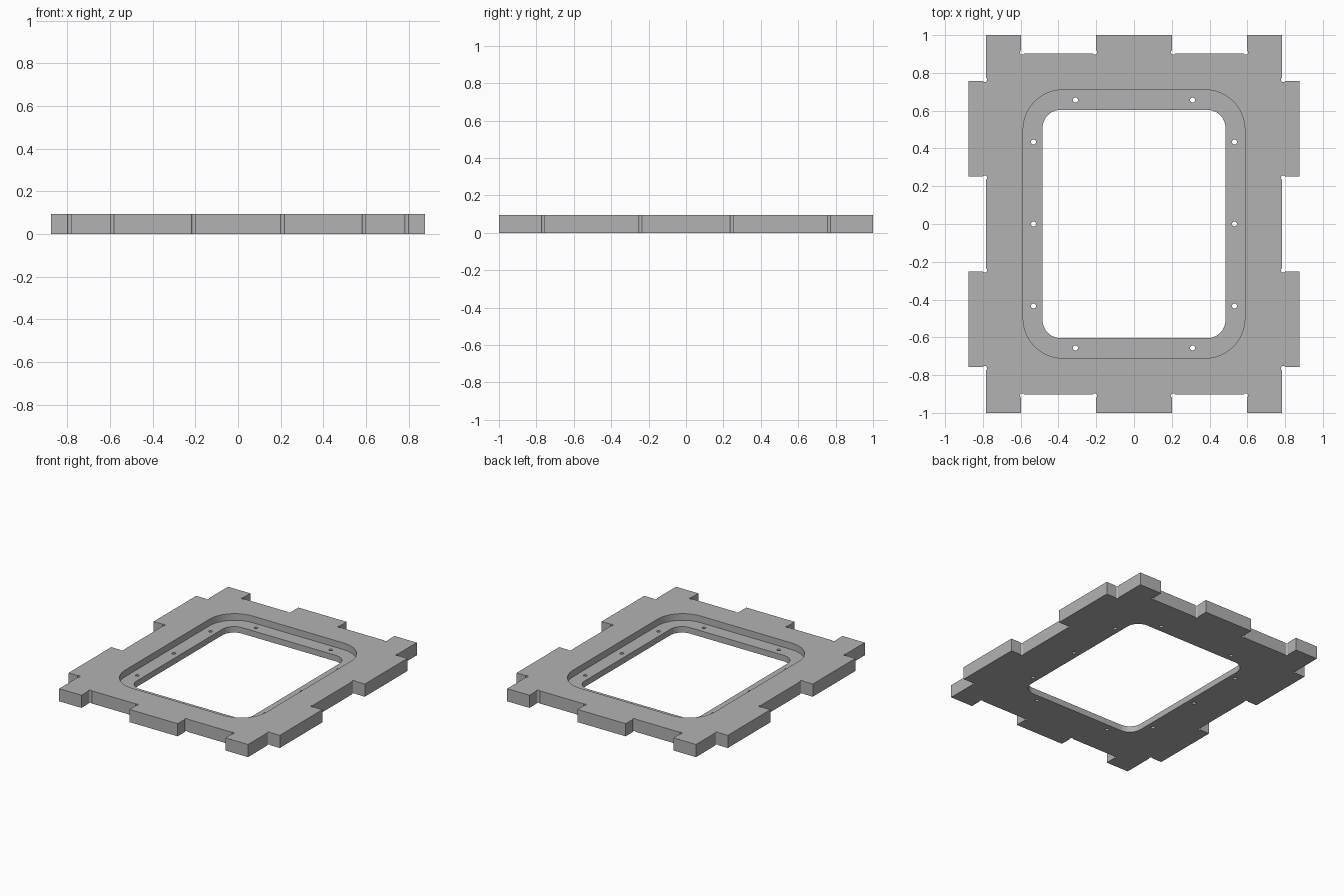
import bpy, bmesh, math

cube = bpy.data.objects.get("Cube")
if cube:
    bpy.data.objects.remove(cube, do_unlink=True)

THICK = 0.095      # plate thickness
LEDGE = 0.045      # height of the step around the opening

grey = bpy.data.materials.new("Light grey")
grey.use_nodes = True
grey.diffuse_color = (0.45, 0.45, 0.45, 1)
grey.node_tree.nodes["Principled BSDF"].inputs["Base Color"].default_value = (0.45, 0.45, 0.45, 1)

QUADRANTS = [(1, 1), (1, -1), (-1, -1), (-1, 1)]


def prisms(name, outlines, z0, z1):
    """One object holding an upright prism for each outline."""
    bm = bmesh.new()
    for pts in outlines:
        face = bm.faces.new([bm.verts.new((x, y, z0)) for x, y in pts])
        top = bmesh.ops.extrude_face_region(bm, geom=[face])["geom"]
        bmesh.ops.translate(bm, vec=(0, 0, z1 - z0),
                            verts=[v for v in top if isinstance(v, bmesh.types.BMVert)])
    bmesh.ops.recalc_face_normals(bm, faces=bm.faces)
    mesh = bpy.data.meshes.new(name)
    bm.to_mesh(mesh)
    bm.free()
    mesh.materials.append(grey)
    obj = bpy.data.objects.new(name, mesh)
    bpy.context.collection.objects.link(obj)
    return obj


def arc(cx, cy, r, start, sweep, steps):
    return [(cx + r * math.cos(start + sweep * i / steps),
             cy + r * math.sin(start + sweep * i / steps)) for i in range(steps + 1)]


def circle(cx, cy, r, sides=16):
    return arc(cx, cy, r, 0, math.tau, sides)[:-1]


def rounded_rect(hx, hy, r):
    pts = []
    for k, (sx, sy) in enumerate([(1, 1), (-1, 1), (-1, -1), (1, -1)]):
        pts += arc(sx * (hx - r), sy * (hy - r), r, k * math.pi / 2, math.pi / 2, 14)
    return pts


def cut(target, cutter):
    cutter.hide_render = True
    mod = target.modifiers.new("cut", "BOOLEAN")
    mod.operation = "DIFFERENCE"
    mod.solver = "EXACT"
    mod.object = cutter
    bpy.context.view_layer.objects.active = target
    bpy.ops.object.modifier_apply(modifier=mod.name)
    bpy.data.objects.remove(cutter, do_unlink=True)


# Tabbed outline: one quarter, mirrored into the other three
quarter = [(0.2, 1), (0.2, 0.902), (0.598, 0.902), (0.598, 1), (0.783, 1),
           (0.783, 0.756), (0.876, 0.756), (0.876, 0.251), (0.783, 0.251)]
outline = []
for sx, sy in QUADRANTS:
    pts = quarter if sx == sy else quarter[::-1]
    outline += [(sx * x, sy * y) for x, y in pts]
frame = prisms("panel_frame", [outline], 0, THICK)

# Stepped window opening
cut(frame, prisms("recess_cutter", [rounded_rect(0.587, 0.71, 0.21)], LEDGE, 0.3))
cut(frame, prisms("opening_cutter", [rounded_rect(0.484, 0.604, 0.095)], -0.2, 0.3))

# Screw holes in the ledge and round reliefs in the inner tab corners
d = 0.007
reliefs = [(0.2 + d, 0.902 + d), (0.598 - d, 0.902 + d),
           (0.783 + d, 0.756 + d), (0.783 + d, 0.251 - d)]
holes = [(0.31, 0.656), (0.532, 0.434)]
drills = [circle(sx * x, sy * y, 0.0135) for sx, sy in QUADRANTS for x, y in holes]
drills += [circle(sx * x, sy * y, 0.0125) for sx, sy in QUADRANTS for x, y in reliefs]
drills += [circle(sx * 0.532, 0, 0.0135) for sx in (1, -1)]
cut(frame, prisms("drill_cutter", drills, -0.2, 0.3))

# Smooth the rounded walls, keep the edges crisp
bpy.ops.object.select_all(action="DESELECT")
frame.select_set(True)
bpy.context.view_layer.objects.active = frame
bpy.ops.object.shade_smooth_by_angle(angle=math.radians(30))
